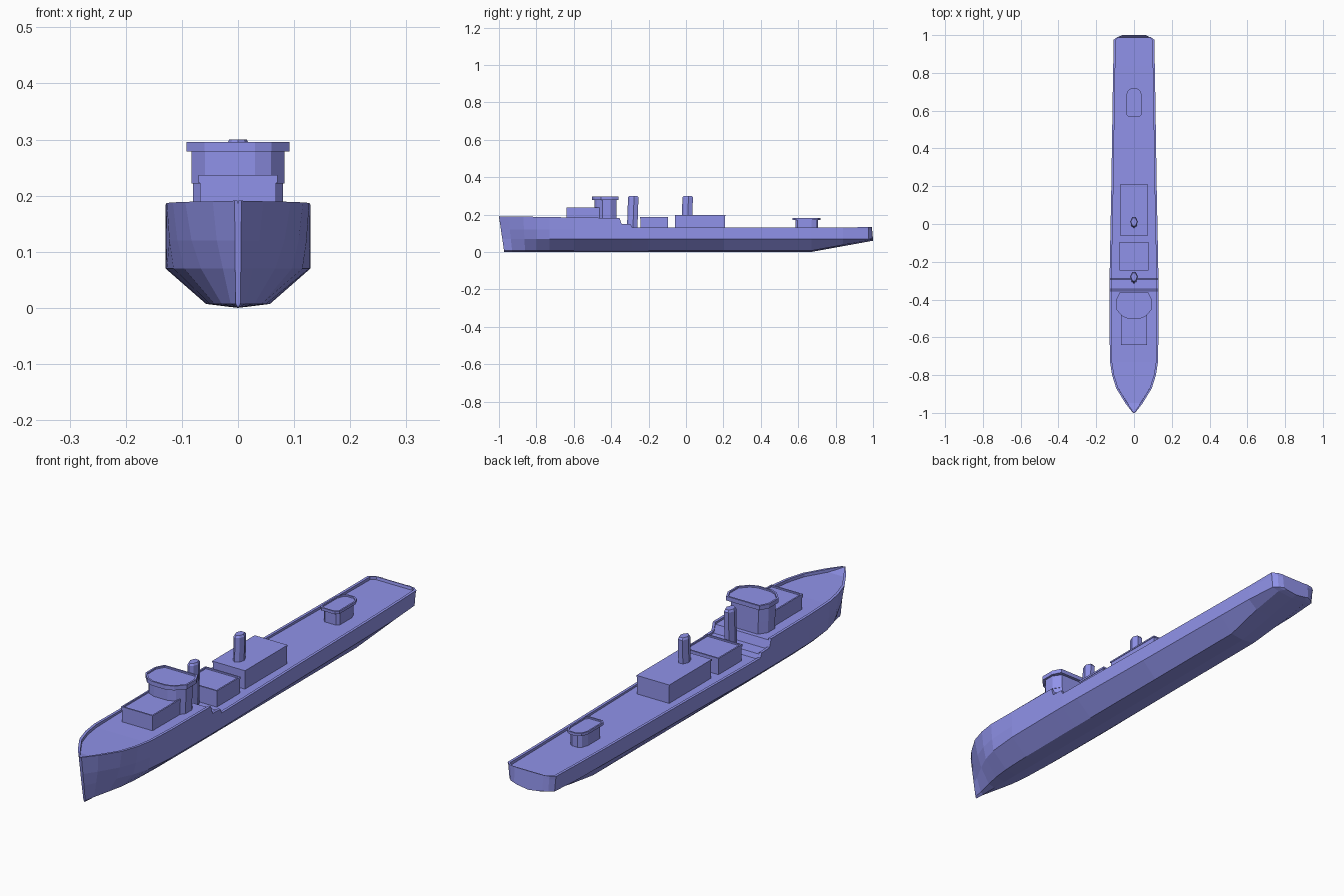
import bpy, bmesh

if "Cube" in bpy.data.objects:
    bpy.data.objects.remove(bpy.data.objects["Cube"])

paint = bpy.data.materials.new("hull_blue")
paint.diffuse_color = (.28, .29, .82, 1)
paint.use_nodes = True
paint.node_tree.nodes["Principled BSDF"].inputs["Base Color"].default_value = paint.diffuse_color


def make_object(name, rings):
    """Skin a list of equal closed rings and cap both ends."""
    bm = bmesh.new()
    loops = [[bm.verts.new(p) for p in ring] for ring in rings]
    n = len(rings[0])
    for a, b in zip(loops, loops[1:]):
        for i in range(n):
            j = (i + 1) % n
            bm.faces.new((a[i], a[j], b[j], b[i]))
    bm.faces.new(loops[0])
    bm.faces.new(loops[-1])
    bmesh.ops.recalc_face_normals(bm, faces=bm.faces)
    mesh = bpy.data.meshes.new(name)
    bm.to_mesh(mesh)
    bm.free()
    mesh.materials.append(paint)
    ob = bpy.data.objects.new(name, mesh)
    bpy.context.collection.objects.link(ob)
    return ob


def mirrored(half):
    """Close a half outline given on the +x side."""
    return half + [(-x, y) for x, y in reversed(half) if x > 1e-6]


def prism(name, half, z0, z1, scale=1.0, rake=0.0, lip=0.0):
    """Extrude a mirrored plan upward: optional taper, rake and raised rim."""
    plan = mirrored(half)
    ys = [p[1] for p in plan]
    cy, hy = (min(ys) + max(ys)) / 2, (max(ys) - min(ys)) / 2
    hx = max(p[0] for p in plan)

    def ring(sx, sy, z, dy=0.0):
        return [(x * sx, cy + (y - cy) * sy + dy, z) for x, y in plan]

    rings = [ring(1, 1, z0), ring(scale, scale, z1, rake)]
    if lip:
        sx, sy = 1 - lip / hx, 1 - lip / hy
        rings += [ring(sx, sy, z1), ring(sx, sy, z1 - .006)]
    return make_object(name, rings)


def box_plan(w, y0, y1):
    return [(w, y0), (w, y1)]


# Hull stations: y, deck half-width, chine half-width, bottom half-width, rim z, deck depth
stations = [
    (-1.00, .006, .005, .004, .191, .004),
    (-0.95, .045, .027, .013, .190, .012),
    (-0.87, .094, .066, .029, .189, .012),
    (-0.80, .116, .096, .042, .188, .012),
    (-0.73, .127, .115, .050, .187, .012),
    (-0.60, .129, .127, .055, .184, .008),
    (-0.355, .129, .129, .057, .182, .008),
    (-0.345, .129, .129, .057, .150, .008),
    (-0.295, .129, .129, .057, .148, .008),
    (-0.288, .129, .129, .057, .130, .008),
    (-0.20, .128, .128, .057, .130, .008),
    (0.20, .120, .120, .057, .130, .008),
    (0.67, .113, .113, .057, .130, .010),
    (0.84, .110, .110, .070, .131, .010),
    (0.975, .108, .100, .070, .133, .012),
    (0.988, .091, .085, .060, .133, .012),
    (0.990, .088, .083, .058, .133, .001),
    (1.00, .065, .062, .050, .133, .001),
]


def hull_ring(y, xd, xc, xb, zt, depth):
    rise = max(0, (y - .67) / .33) * .060
    xi = max(xd - .011, .001)
    half = [(0, rise), (xb, rise + .007), (xc, max(.070, rise + .011)),
            (xc + (xd - xc) * .6, .12), (xd, zt), (xi, zt), (xi, zt - depth)]
    ring = []
    for x, z in mirrored(half):
        bow = max(0, (-y - .8) / .2) * .028 * (1 - min(z / .19, 1))
        stern = -.006 * max(0, (z - .067) / .066) if y > .995 else 0
        ring.append((x, y + bow + stern, z))
    return ring


make_object("hull", [hull_ring(*s) for s in stations])

# Rectangular deckhouses: body plus thin roof, some with a raised rim
for name, w, y0, y1, z0, z1, t, lip in [
        ("forward_house", .070, -.64, -.44, .17, .237, .014, .006),
        ("middle_house", .078, -.245, -.095, .115, .188, .008, .006),
        ("main_house", .073, -.06, .21, .115, .197, .006, 0)]:
    prism(name, box_plan(w - .002, y0 + .002, y1 - .002), z0, z1 - t)
    prism(name + "_roof", box_plan(w, y0, y1), z1 - t, z1, lip=lip)

# Bridge with faceted front and chamfered rear
bridge = [(.030, -.490), (.059, -.478), (.083, -.447), (.083, -.405), (.060, -.372)]
bridge_roof = [(.030, -.502), (.060, -.490), (.092, -.455), (.092, -.395), (.074, -.360)]
prism("bridge_base", [(x * .97, y) for x, y in bridge], .17, .222)
prism("bridge", bridge, .222, .279)
prism("bridge_roof", bridge_roof, .279, .296, lip=.007)

# Aft deckhouse with rounded rear
aft = [(.025, .585), (.035, .595), (.035, .670), (.026, .695), (.012, .705)]
aft_roof = [(.030, .570), (.042, .582), (.042, .682), (.032, .707), (.015, .718)]
prism("aft_house", aft, .115, .171)
prism("aft_house_roof", aft_roof, .171, .182, lip=.006)

# Raked teardrop funnels
for name, cy, z0, rake in [("forward_funnel", -.288, .115, .006),
                           ("aft_funnel", .006, .190, .003)]:
    drop = [(0, cy - .028), (.020, cy + .002), (.014, cy + .028)]
    drop = [(0, cy - .028), (.013, cy - .018), (.020, cy + .004), (.010, cy + .028)]
    prism(name, drop, z0, .292, rake=rake)
    cap = [(x, y + rake) for x, y in drop]
    prism(name + "_cap", cap, .292, .300, scale=.78)
